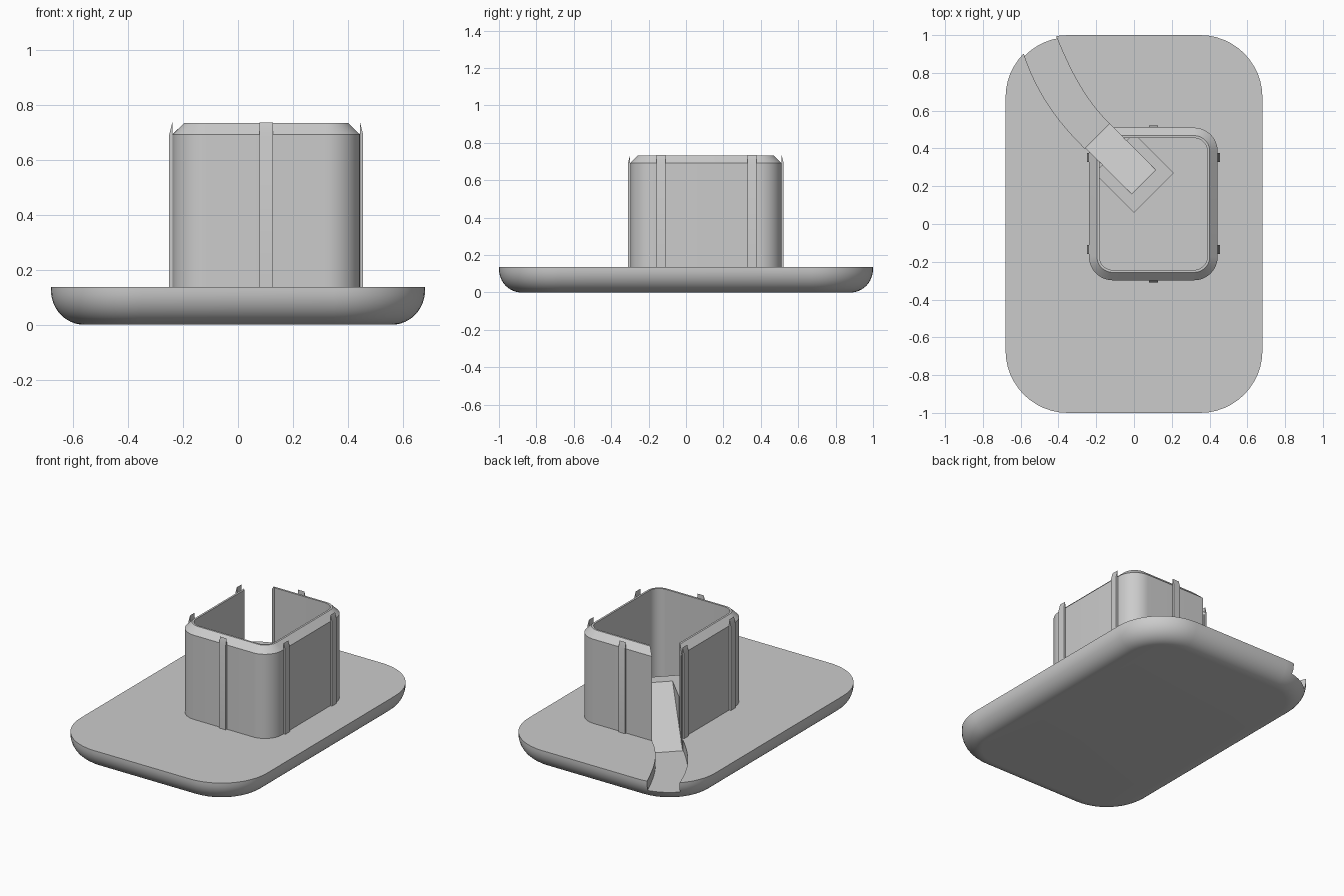
import bpy, bmesh, math
from mathutils import Vector

if "Cube" in bpy.data.objects:
    bpy.data.objects.remove(bpy.data.objects["Cube"])

grey = bpy.data.materials.new("light grey")
grey.diffuse_color = (0.6, 0.6, 0.6, 1)
grey.use_nodes = True
grey.node_tree.nodes["Principled BSDF"].inputs["Base Color"].default_value = grey.diffuse_color


def make(name, bm):
    bmesh.ops.recalc_face_normals(bm, faces=bm.faces[:])
    me = bpy.data.meshes.new(name)
    bm.to_mesh(me)
    bm.free()
    me.materials.append(grey)
    ob = bpy.data.objects.new(name, me)
    bpy.context.collection.objects.link(ob)
    return ob


def rounded_rect(x0, x1, y0, y1, r, z, n=12):
    pts = []
    corners = [(x1 - r, y1 - r), (x0 + r, y1 - r), (x0 + r, y0 + r), (x1 - r, y0 + r)]
    for k, (cx, cy) in enumerate(corners):
        for i in range(n + 1):
            a = math.pi / 2 * (k + i / n)
            pts.append((cx + r * math.cos(a), cy + r * math.sin(a), z))
    return pts


def loft(name, rings, closed=False):
    bm = bmesh.new()
    vs = [[bm.verts.new(p) for p in ring] for ring in rings]
    pairs = list(zip(vs, vs[1:]))
    if closed:
        pairs.append((vs[-1], vs[0]))
    else:
        bm.faces.new(vs[0])
        bm.faces.new(vs[-1])
    for a, b in pairs:
        for i in range(len(a)):
            j = (i + 1) % len(a)
            bm.faces.new((a[i], a[j], b[j], b[i]))
    return make(name, bm)


def prism(name, polygon, to_a, to_b):
    return loft(name, [[to_a(p) for p in polygon], [to_b(p) for p in polygon]])


def diagonal(d):
    # maps (inward distance, height) to 3D along the door's 45 degree axis
    q = math.sqrt(0.5)
    return lambda p: ((d + p[0]) * q, (d - p[0]) * q, p[1])


def cut(ob, cutter):
    m = ob.modifiers.new("cut", 'BOOLEAN')
    m.operation, m.solver, m.object = 'DIFFERENCE', 'EXACT', cutter
    bpy.context.view_layer.objects.active = ob
    bpy.ops.object.modifier_apply(modifier=m.name)


# base plate with rounded underside
rings = []
for i in range(13):
    a = math.pi / 2 * i / 12
    s = 0.12 * (1 - math.sin(a))
    rings.append(rounded_rect(-0.68 + s, 0.68 - s, -1 + s, 1 - s, 0.33 - s,
                              0.125 * (1 - math.cos(a))))
rings.append(rounded_rect(-0.68, 0.68, -1, 1, 0.33, 0.137))
base = loft("base_plate", rings)

# hollow tower with chamfered rim
X0, X1, Y0, Y1 = -0.238, 0.443, -0.298, 0.51
profile = [(0, 0.1), (0, 0.692), (0.042, 0.733), (0.055, 0.733), (0.055, 0.1)]
tower = loft("tower_wall", [rounded_rect(X0 + s, X1 - s, Y0 + s, Y1 - s, 0.125 - s, z)
                            for s, z in profile], closed=True)

# square block inside the tower, turned 45 degrees
block = prism("inner_block", [(0, 0.06), (0.21, 0.27), (0, 0.48), (-0.21, 0.27)],
              lambda p: (*p, 0.1), lambda p: (*p, 0.37))

# ramp between the channel and the block
D0, D1 = 0.103, 0.284
S0, S1, FLOOR, TOP = -0.467, -0.12, 0.07, 0.37
mid = -0.335
mid_z = FLOOR + (TOP - FLOOR) * (mid - S0) / (S1 - S0)
ramp = prism("ramp", [(S0, 0.05), (S0, FLOOR), (mid, mid_z), (mid, 0.05)],
             diagonal(D0), diagonal(D1))

# cutters for the doorway and the curved channel
door = prism("door_cutter", [(-0.49, FLOOR), (S0, FLOOR), (S1, TOP), (S1, 1), (-0.49, 1)],
             diagonal(D0), diagonal(D1))


def curve(p0, p1, p2, p3, n=12):
    out = []
    for i in range(n + 1):
        t = i / n
        u = 1 - t
        out.append(Vector(p0) * u**3 + Vector(p1) * 3*u*u*t + Vector(p2) * 3*u*t*t + Vector(p3) * t**3)
    return out


left = curve((-0.26, 0.40), (-0.40, 0.54), (-0.51, 0.68), (-0.585, 0.905))
right = curve((-0.13, 0.53), (-0.27, 0.67), (-0.34, 0.82), (-0.415, 1.0))
outline = [tuple(p) for p in left] + [(-0.66, 1.13), (-0.46, 1.11)] + [tuple(p) for p in reversed(right)]
channel = prism("channel_cutter", outline, lambda p: (*p, FLOOR), lambda p: (*p, 0.4))

cut(base, channel)
for ob in (base, tower, block):
    cut(ob, door)
for c in (door, channel):
    bpy.data.objects.remove(c)

# thin ribs with pointed tops on the tower walls
rib = [(-0.01, 0.1), (0.012, 0.1), (0.012, 0.692), (0.001, 0.735), (0, 0.69), (-0.01, 0.68)]
W = 0.024
parts = [base, tower, block, ramp]
for side, x, sx in (("left", X0, -1), ("right", X1, 1)):
    for end, y in (("front", -0.134), ("back", 0.353)):
        parts.append(prism(f"{side}_{end}_rib", rib,
                           lambda p: (x + sx * p[0], y - W, p[1]),
                           lambda p: (x + sx * p[0], y + W, p[1])))
for side, y, sy in (("front", Y0, -1), ("back", Y1, 1)):
    parts.append(prism(f"{side}_rib", rib,
                       lambda p: (0.103 - W, y + sy * p[0], p[1]),
                       lambda p: (0.103 + W, y + sy * p[0], p[1])))

# smooth the rounded parts, keep edges crisp
for ob in parts:
    bpy.ops.object.select_all(action='DESELECT')
    ob.select_set(True)
    bpy.context.view_layer.objects.active = ob
    bpy.ops.object.shade_smooth_by_angle(angle=math.radians(25))
